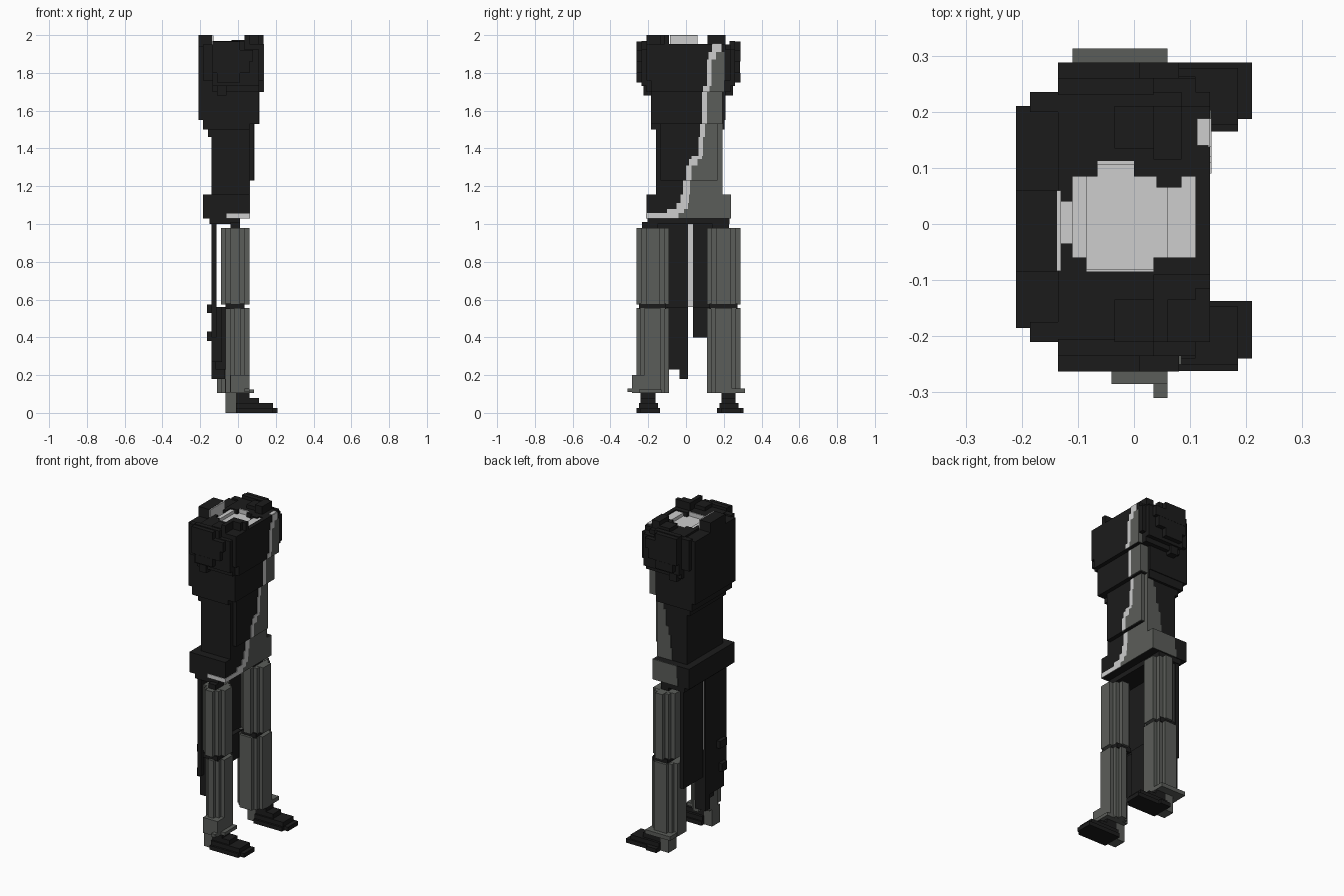
import bpy, bmesh

if "Cube" in bpy.data.objects:
    bpy.data.objects.remove(bpy.data.objects["Cube"], do_unlink=True)


def make_material(name, rgb):
    m = bpy.data.materials.new(name)
    m.use_nodes = True
    m.diffuse_color = (*rgb, 1)
    m.node_tree.nodes["Principled BSDF"].inputs["Base Color"].default_value = (*rgb, 1)
    return m


DARK = make_material("charcoal cloth", (0.0112, 0.0112, 0.0112))
GREY = make_material("olive grey cloth", (0.105, 0.110, 0.101))
LIGHT = make_material("pale trim", (0.61, 0.61, 0.61))


def blocks(name, mat, boxes):
    """One object from boxes given as (x0, x1, y0, y1, z0, z1)."""
    bm = bmesh.new()
    for x0, x1, y0, y1, z0, z1 in boxes:
        vs = bmesh.ops.create_cube(bm, size=1)["verts"]
        for v in vs:
            v.co.x = x1 if v.co.x > 0 else x0
            v.co.y = y1 if v.co.y > 0 else y0
            v.co.z = z1 if v.co.z > 0 else z0
    me = bpy.data.meshes.new(name)
    bm.to_mesh(me)
    bm.free()
    me.materials.append(mat)
    ob = bpy.data.objects.new(name, me)
    bpy.context.collection.objects.link(ob)


def mirror_y(boxes, c):
    """The same boxes reflected about y = c."""
    return [(a, b, 2 * c - d, 2 * c - e, f, g) for a, b, e, d, f, g in boxes]


# Torso: stacked blocks that narrow towards the waist
blocks("chest", DARK, [
    (-0.21, 0.06, -0.185, 0.21, 1.55, 1.90),
    (0.06, 0.135, -0.185, 0.20, 1.70, 1.90),
    (0.06, 0.11, -0.185, 0.19, 1.53, 1.70)])
blocks("waist", DARK, [
    (-0.185, 0.06, -0.185, 0.205, 1.50, 1.55),
    (-0.16, 0.06, -0.16, 0.19, 1.46, 1.50),
    (0.06, 0.085, -0.135, 0.165, 1.23, 1.53),
    (-0.14, 0.06, -0.16, 0.19, 1.15, 1.53)])
blocks("hip_band", DARK, [(-0.185, 0.06, -0.21, 0.235, 1.03, 1.155),
                          (-0.15, 0.01, -0.205, 0.23, 1.00, 1.03)])

# Open collar around the neck hollow, with a few raised ridges
blocks("collar", DARK, [
    (-0.21, -0.135, -0.185, 0.21, 1.90, 1.94),
    (-0.135, 0.135, -0.21, -0.085, 1.90, 1.952),
    (-0.135, 0.135, 0.112, 0.21, 1.90, 1.952),
    (0.085, 0.135, -0.085, -0.06, 1.90, 1.952),
    (0.085, 0.135, 0.085, 0.112, 1.90, 1.952),
    (0.11, 0.135, -0.06, 0.085, 1.90, 1.952),
    (-0.135, -0.11, -0.085, -0.035, 1.90, 1.952),
    (-0.11, -0.085, -0.085, -0.06, 1.90, 1.952),
    (-0.135, -0.11, 0.04, 0.112, 1.90, 1.952),
    (-0.11, -0.065, 0.085, 0.112, 1.90, 1.952),
    (0.0, 0.085, 0.085, 0.112, 1.90, 1.952),
    (0.04, 0.085, 0.065, 0.085, 1.90, 1.952),
    (0.035, 0.085, -0.085, -0.06, 1.90, 1.952),
    (-0.21, -0.137, -0.085, 0.06, 1.935, 2.00),
    (-0.035, 0.035, -0.21, -0.135, 1.95, 1.975),
    (0.035, 0.11, -0.135, -0.09, 1.95, 2.00),
    (0.035, 0.06, -0.21, -0.135, 1.95, 2.00),
    (0.11, 0.135, -0.115, -0.09, 1.95, 2.00),
    (-0.035, 0.035, 0.135, 0.21, 1.95, 1.975),
    (0.035, 0.085, 0.115, 0.21, 1.95, 2.00)])
blocks("neck_lining", LIGHT, [
    (-0.135, 0.11, -0.085, 0.112, 1.90, 1.925),
    (-0.139, -0.130, -0.084, 0.06, 1.92, 1.999),
    (-0.11, -0.085, -0.06, 0.085, 1.92, 1.945),
    (-0.085, 0.035, -0.087, -0.08, 1.92, 1.951),
    (-0.065, 0.0, 0.105, 0.113, 1.92, 1.951),
    (0.06, 0.11, -0.06, 0.085, 1.92, 1.945)])

# Ragged shoulder openings: layers that shrink outwards and taper downwards
shoulder = [
    (-0.185, 0.085, 0.20, 0.235, 1.76, 1.95),
    (0.085, 0.135, 0.20, 0.235, 1.76, 1.925),
    (-0.135, 0.11, 0.20, 0.235, 1.70, 1.76),
    (-0.135, 0.035, 0.23, 0.26, 1.73, 1.97),
    (0.035, 0.11, 0.23, 0.26, 1.73, 1.925),
    (-0.135, 0.01, 0.26, 0.288, 1.86, 1.965),
    (0.01, 0.08, 0.26, 0.288, 1.86, 1.92),
    (-0.135, 0.06, 0.26, 0.287, 1.80, 1.86),
    (-0.11, 0.01, 0.26, 0.288, 1.75, 1.80),
    (-0.11, -0.06, 0.20, 0.25, 1.68, 1.73)]
blocks("left_shoulder", DARK, shoulder)
blocks("right_shoulder", DARK, mirror_y(shoulder, 0.0125))

# Diagonal jacket edge: (z0, z1, trim start, trim end, panel side, front x, panel depth)
rows = [
    (1.03, 1.057, -0.21, -0.04, 0.235, 0.06, -0.11),
    (1.057, 1.08, -0.10, -0.01, 0.235, 0.06, -0.11),
    (1.08, 1.11, -0.05, 0.01, 0.235, 0.06, -0.10),
    (1.11, 1.155, -0.03, 0.015, 0.235, 0.06, -0.10),
    (1.155, 1.23, -0.015, 0.02, 0.19, 0.06, -0.04),
    (1.23, 1.31, 0.0, 0.03, 0.165, 0.085, 0.06),
    (1.31, 1.345, 0.015, 0.06, 0.165, 0.085, 0.06),
    (1.345, 1.36, 0.03, 0.085, 0.165, 0.085, 0.06),
    (1.36, 1.46, 0.065, 0.09, 0.165, 0.085, 0.06),
    (1.46, 1.53, 0.075, 0.10, 0.165, 0.085, 0.06),
    (1.53, 1.70, 0.085, 0.11, 0.19, 0.11, 0.06),
    (1.70, 1.73, 0.09, 0.125, 0.20, 0.135, 0.11),
    (1.73, 1.87, 0.11, 0.135, 0.20, 0.135, 0.11),
    (1.87, 1.91, 0.12, 0.16, 0.20, 0.135, 0.11),
    (1.91, 1.953, 0.138, 0.188, 0.188, 0.135, 0.11)]
E = 0.003
trim, panel = [], []
for z0, z1, a, b, side, fx, depth in rows:
    trim.append((fx - E, fx + E, a, b, z0, z1))
    if side > b:
        panel.append((fx - E, fx + E, b, side + E, z0, z1))
        panel.append((depth, fx + E, side - E, side + E, z0, z1))
# Stepped waist corner and the rest of the waist side
panel.append((0.06 - E, 0.06 + E, 0.165, 0.19 + E, 1.23, 1.53))
for z0, z1, depth in ((1.23, 1.31, -0.03), (1.31, 1.36, -0.015), (1.36, 1.46, 0.0), (1.46, 1.53, 0.02)):
    panel.append((depth, 0.06 + E, 0.19 - E, 0.19 + E, z0, z1))
trim.append((-0.06, 0.06 + E, -0.21 - E, -0.21 + E, 1.03, 1.055))
trim.append((0.112, 0.135, 0.14, 0.188, 1.95, 1.956))
blocks("jacket_trim", LIGHT, trim)
blocks("shirt_panel", GREY, panel)

# Coat tails behind the legs, with a pale slit lining
blocks("right_coat_tail", DARK, [
    (-0.14, -0.115, -0.195, 0.01, 0.40, 1.03),
    (-0.14, -0.085, -0.17, 0.01, 0.27, 0.56),
    (-0.12, -0.065, -0.10, 0.01, 0.23, 0.56),
    (-0.14, -0.07, -0.035, 0.01, 0.18, 0.30),
    (-0.163, -0.14, -0.17, -0.10, 0.53, 0.575),
    (-0.163, -0.14, -0.17, -0.12, 0.38, 0.43)])
blocks("left_coat_tail", DARK, [
    (-0.14, -0.115, 0.036, 0.225, 0.40, 1.03),
    (-0.12, -0.085, 0.036, 0.16, 0.40, 0.56)])
blocks("slit_lining", LIGHT, [(-0.13, -0.12, 0.01, 0.036, 0.56, 1.02)])


def column(x0, x1, y0, y1, z0, z1, s=0.025):
    """Post with stepped corners."""
    return [(x0, x1, y0 + 2 * s, y1 - 2 * s, z0, z1),
            (x0 + s, x1 - s, y0 + s, y1 - s, z0 + 0.001, z1 - 0.001),
            (x0 + 2 * s, x1 - 2 * s, y0, y1, z0, z1)]


# Legs
for name, y0, y1, shin_back in (("left", 0.11, 0.288, -0.112), ("right", -0.263, -0.09, -0.065)):
    blocks(name + "_thigh", GREY, column(-0.09, 0.06, y0, y1, 0.575, 0.98))
    blocks(name + "_hip_joint", DARK, [(-0.04, 0.01, y0 + 0.03, y1 - 0.06, 0.97, 1.01)])
    blocks(name + "_knee", DARK, [(-0.065, 0.035, y0 + 0.015, y1 - 0.015, 0.55, 0.58)])
    blocks(name + "_shin", GREY, column(shin_back, 0.06, y0, y1, 0.105, 0.555, 0.022))

# Flared trouser cuffs
blocks("left_cuff", GREY, [(-0.11, 0.06, 0.20, 0.313, 0.105, 0.13)])
blocks("right_cuff", GREY, [(-0.04, 0.06, -0.285, -0.20, 0.105, 0.20),
                            (0.035, 0.06, -0.31, -0.24, 0.11, 0.13),
                            (0.03, 0.085, -0.25, -0.13, 0.105, 0.125)])

# Shoes stepping down to the toe, with grey heels
for name, a, b, wide in (("left", 0.165, 0.288, 0.305), ("right", -0.262, -0.137, -0.137)):
    m0, m1 = a + 0.022, b - 0.025
    blocks(name + "_shoe", DARK, [
        (-0.01, 0.06, a, wide, 0.0, 0.025),
        (0.06, 0.185, a, b, 0.0, 0.025),
        (0.185, 0.21, m0, b, 0.0, 0.025),
        (-0.01, 0.185, m0 - 0.01, m1 + 0.015, 0.025, 0.052),
        (-0.01, 0.11, m0, m1, 0.052, 0.08),
        (-0.01, 0.06, m0, m1, 0.08, 0.11)])
    blocks(name + "_heel", GREY, [(-0.065, -0.01, m0, m1, 0.0, 0.11)])
